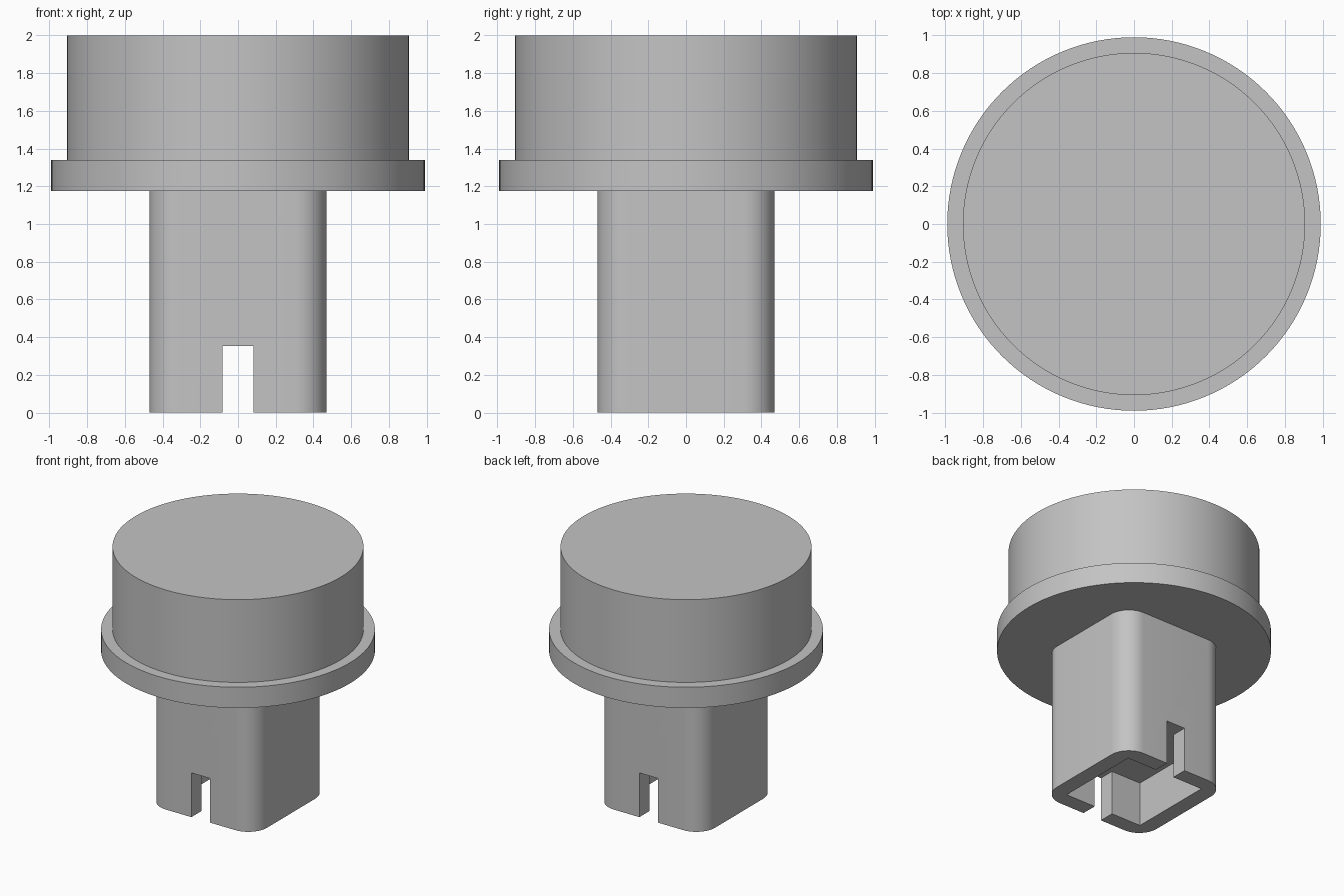
import bpy, bmesh, math
from mathutils import Matrix

cube = bpy.data.objects.get("Cube")
if cube:
    bpy.data.objects.remove(cube, do_unlink=True)

GREY = (0.55, 0.55, 0.55, 1)
grey = bpy.data.materials.new("plain grey")
grey.use_nodes = True
grey.diffuse_color = GREY
grey.node_tree.nodes["Principled BSDF"].inputs["Base Color"].default_value = GREY

FLANGE_Z, FLANGE_TOP, TOP = 1.175, 1.34, 2.0
STEM, CORNER = 0.94, 0.165
BORE, SLOT, DEPTH = 0.69, 0.164, 0.353


def add_object(name, bm):
    bmesh.ops.recalc_face_normals(bm, faces=bm.faces)
    mesh = bpy.data.meshes.new(name)
    bm.to_mesh(mesh)
    bm.free()
    mesh.materials.append(grey)
    obj = bpy.data.objects.new(name, mesh)
    bpy.context.collection.objects.link(obj)
    return obj


def box(name, width, depth, bottom, top, radius=0):
    """Box centred on the z axis, with optional rounded upright edges."""
    bm = bmesh.new()
    bmesh.ops.create_cube(bm, size=1)
    bmesh.ops.scale(bm, vec=(width, depth, top - bottom), verts=bm.verts)
    bmesh.ops.translate(bm, vec=(0, 0, (top + bottom) / 2), verts=bm.verts)
    if radius:
        upright = [e for e in bm.edges
                   if abs(e.verts[0].co.z - e.verts[1].co.z) > 0.01]
        bmesh.ops.bevel(bm, geom=upright, offset=radius, segments=12,
                        profile=0.5, affect='EDGES')
    return add_object(name, bm)


def lathe(name, profile, steps=128):
    """Spin a (radius, height) profile around the z axis."""
    bm = bmesh.new()
    verts = [bm.verts.new((r, 0, z)) for r, z in profile]
    edges = [bm.edges.new(pair) for pair in zip(verts, verts[1:])]
    bmesh.ops.spin(bm, geom=verts + edges, cent=(0, 0, 0), axis=(0, 0, 1),
                   angle=math.tau, steps=steps, use_merge=True)
    bmesh.ops.remove_doubles(bm, verts=bm.verts, dist=0.0001)
    return add_object(name, bm)


def cut(target, cutter):
    """Subtract a cutter, then discard it."""
    cutter.hide_render = True
    mod = target.modifiers.new("cut", 'BOOLEAN')
    mod.operation, mod.solver, mod.object = 'DIFFERENCE', 'EXACT', cutter
    bpy.context.view_layer.objects.active = target
    bpy.ops.object.modifier_apply(modifier=mod.name)
    bpy.data.objects.remove(cutter, do_unlink=True)


# Round head with its flange
head = lathe("head_and_flange", [
    (0, FLANGE_Z), (0.99, FLANGE_Z), (0.99, FLANGE_TOP),
    (0.907, FLANGE_TOP), (0.907, TOP), (0, TOP)])

# Rounded square stem, hollow at the foot and slotted front to back
stem = box("stem", STEM, STEM, 0, FLANGE_Z + 0.02, CORNER)
cut(stem, box("bore_cutter", BORE, BORE, -0.2, DEPTH))
cut(stem, box("slot_cutter", SLOT, STEM * 2, -0.2, DEPTH))

# Smooth curved walls, keep rims crisp
for obj in (head, stem):
    bpy.ops.object.select_all(action='DESELECT')
    obj.select_set(True)
    bpy.context.view_layer.objects.active = obj
    bpy.ops.object.shade_smooth_by_angle(angle=math.radians(30))
